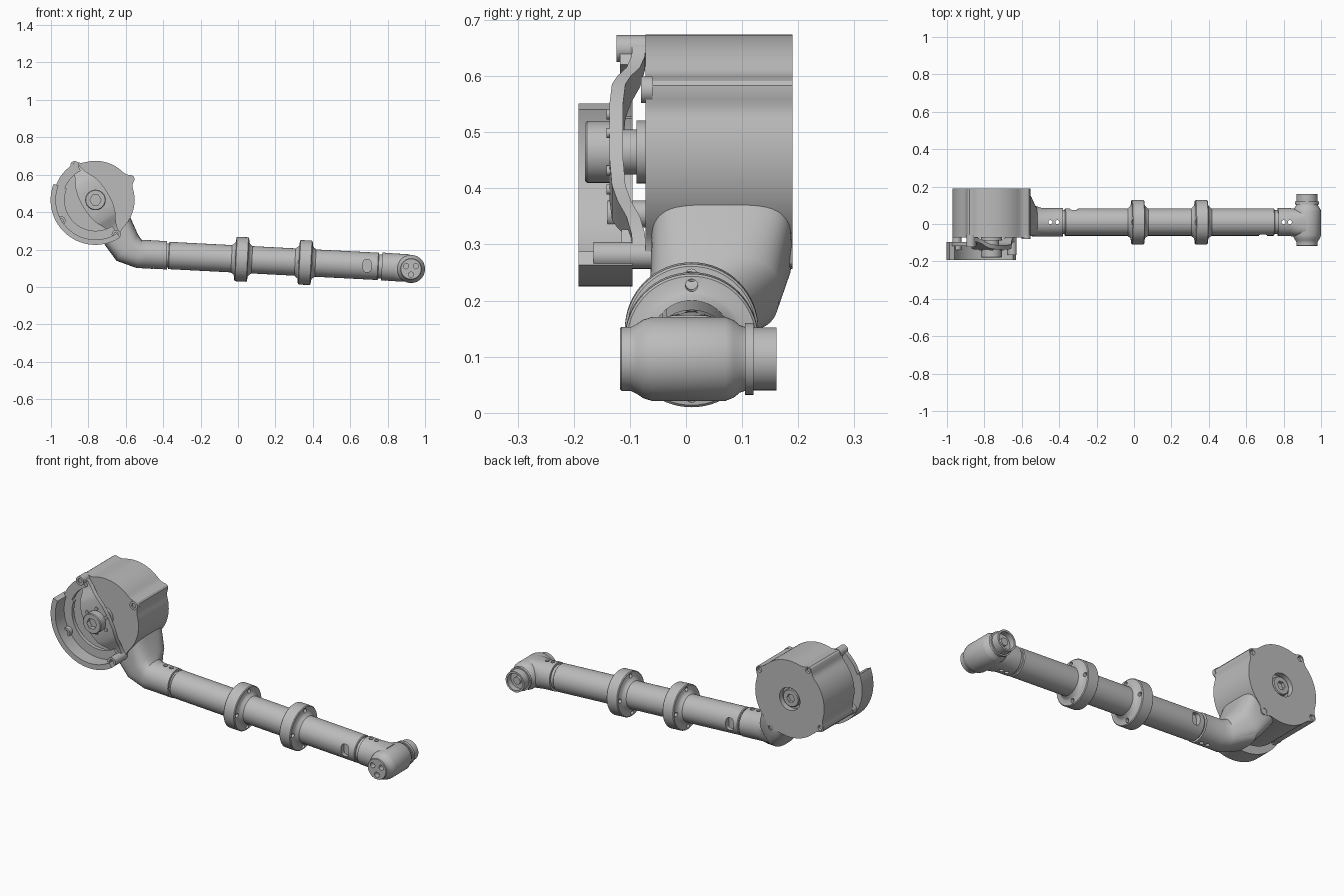
import bpy, bmesh, math
from mathutils import Matrix, Vector

cube = bpy.data.objects.get("Cube")
if cube:
    bpy.data.objects.remove(cube, do_unlink=True)

metal = bpy.data.materials.new("satin grey metal")
metal.use_nodes = True
GREY = (0.5, 0.5, 0.5, 1)
metal.diffuse_color = GREY
metal.node_tree.nodes["Principled BSDF"].inputs["Base Color"].default_value = GREY

TILT = 0.052
CX, CZ = -0.762, 0.465                       # drum centre
LOBES = [math.radians(a) for a in (31, 121, 211, 301)]
ARM = Matrix.Translation((0, 0.01, 0.149)) @ Matrix.Rotation(math.pi / 2 + TILT, 4, 'Y')


def along_y(x, z):
    return Matrix.Translation((x, 0, z)) @ Matrix.Rotation(-math.pi / 2, 4, 'X')


DRUM = along_y(CX, CZ)


def rings_to_object(name, rings, closed=False, angle=32):
    """Skin a list of rings; cap the ends, or join last to first."""
    bm = bmesh.new()
    loops = [[bm.verts.new(p) for p in ring] for ring in rings]
    n = len(loops[0])
    pairs = list(zip(loops, loops[1:]))
    if closed:
        pairs.append((loops[-1], loops[0]))
    else:
        bm.faces.new(loops[0])
        bm.faces.new(loops[-1])
    for a, b in pairs:
        for i in range(n):
            j = (i + 1) % n
            bm.faces.new((a[i], a[j], b[j], b[i]))
    bmesh.ops.recalc_face_normals(bm, faces=bm.faces)
    mesh = bpy.data.meshes.new(name)
    bm.to_mesh(mesh)
    bm.free()
    obj = bpy.data.objects.new(name, mesh)
    bpy.context.collection.objects.link(obj)
    mesh.materials.append(metal)
    smooth(obj, angle)
    return obj


def activate(obj):
    bpy.ops.object.select_all(action='DESELECT')
    obj.select_set(True)
    bpy.context.view_layer.objects.active = obj


def smooth(obj, angle=32):
    activate(obj)
    bpy.ops.object.shade_smooth_by_angle(angle=math.radians(angle))


def lathe(name, profile, matrix, n=48):
    """Turn (axial, radius) points round the local z of matrix."""
    rings = []
    for h, r in profile:
        rings.append([matrix @ Vector((r * math.cos(t), r * math.sin(t), h))
                      for t in (2 * math.pi * i / n for i in range(n))])
    return rings_to_object(name, rings)


def rod(name, h0, h1, r, matrix, n=32):
    return lathe(name, [(h0, r), (h1, r)], matrix, n)


def cut(obj, cutters):
    for c in cutters:
        mod = obj.modifiers.new("cut", 'BOOLEAN')
        mod.operation, mod.solver, mod.object = 'DIFFERENCE', 'EXACT', c
        activate(obj)
        bpy.ops.object.modifier_apply(modifier=mod.name)
        bpy.data.objects.remove(c, do_unlink=True)
    smooth(obj)


def loft(name, stations, n=48):
    """Stations: lower (x, z), upper (x, z), y range, squareness exponent."""
    rings = []
    for (x0, z0), (x1, z1), y0, y1, e in stations:
        ring = []
        for i in range(n):
            t = 2 * math.pi * i / n
            c, s = math.cos(t), math.sin(t)
            u = math.copysign(abs(c) ** (2 / e), c)
            v = math.copysign(abs(s) ** (2 / e), s)
            ring.append(((x0 + x1) / 2 + u * (x1 - x0) / 2,
                         (y0 + y1) / 2 + v * (y1 - y0) / 2,
                         (z0 + z1) / 2 + u * (z1 - z0) / 2))
        rings.append(ring)
    return rings_to_object(name, rings)


def arc_wall(name, a0, a1, r0, r1, y0, y1, n=40):
    rings = []
    for i in range(n + 1):
        t = math.radians(a0 + (a1 - a0) * i / n)
        rings.append([(CX + r * math.cos(t), y, CZ + r * math.sin(t))
                      for r, y in ((r0, y0), (r1, y0), (r1, y1), (r0, y1))])
    return rings_to_object(name, rings)


def polar(angle, r):
    return CX + r * math.cos(angle), CZ + r * math.sin(angle)


# Main tube with a slot at each end
tube = lathe("arm_tube", [(-0.372, 0.069), (-0.368, 0.073), (0.748, 0.073), (0.752, 0.069)], ARM)
slots = []
for x, side in ((0.69, -1), (-0.32, 1)):
    y0, y1 = sorted((0.01 + side * 0.045, 0.01 + side * 0.1))
    z = 0.149 - TILT * x
    slots.append(loft("slot_cutter", [((x - 0.022, z), (x + 0.022, z), 0, 0, 4)] * 2))
    me = slots[-1].data
    # Rounded slot: rewrite the two rings as front and back outlines
    for i, v in enumerate(me.vertices):
        t = 2 * math.pi * (i % 48) / 48
        c, s = math.cos(t), math.sin(t)
        v.co = (x + 0.022 * math.copysign(abs(c) ** 0.6, c), y0 if i < 48 else y1,
                z + 0.033 * math.copysign(abs(s) ** 0.6, s))
    bm = bmesh.new()
    bm.from_mesh(me)
    bmesh.ops.recalc_face_normals(bm, faces=bm.faces)
    bm.to_mesh(me)
    bm.free()
cut(tube, slots)
for name, h in (("elbow_gap_ring", -0.385), ("wrist_gap_ring", 0.745)):
    rod(name, h, h + 0.035, 0.064, ARM)

# Two bolted flanges
for k, h in enumerate((0.02, 0.36)):
    flange = lathe("flange_%d" % (k + 1),
                   [(h - 0.056, 0.072), (h - 0.05, 0.077), (h - 0.042, 0.083), (h - 0.036, 0.092),
                    (h - 0.034, 0.115), (h - 0.03, 0.119), (h + 0.03, 0.119), (h + 0.034, 0.115),
                    (h + 0.036, 0.092), (h + 0.042, 0.083), (h + 0.05, 0.077), (h + 0.056, 0.072)], ARM, 64)
    holes = []
    for q in range(4):
        spot = Matrix.Rotation(q * math.pi / 2, 4, 'Z') @ Matrix.Translation((0.099, 0, 0))
        holes.append(rod("hole_cutter", h - 0.1, h + 0.1, 0.011, ARM @ spot, 20))
    cut(flange, holes)


def pin_holes(xs):
    return [rod("hole_cutter", -0.1, 0.5, 0.011, Matrix.Translation((x, 0.01, 0)), 20) for x in xs]


# Elbow sweeping from the tube up into the drum
elbow = loft("elbow_neck", [
    ((-0.38, 0.093), (-0.38, 0.245), -0.066, 0.086, 2),
    ((-0.50, 0.099), (-0.49, 0.251), -0.066, 0.086, 2),
    ((-0.545, 0.102), (-0.515, 0.252), -0.066, 0.098, 2.3),
    ((-0.65, 0.14), (-0.535, 0.28), -0.064, 0.165, 3),
    ((-0.705, 0.215), (-0.568, 0.355), -0.062, 0.188, 4),
    ((-0.75, 0.28), (-0.60, 0.42), -0.06, 0.188, 5)])
cut(elbow, pin_holes((-0.447, -0.41)))

# Wrist joint
wrist = loft("wrist_collar", [
    ((0.765, 0.034), (0.773, 0.184), -0.065, 0.085, 2),
    ((0.83, 0.031), (0.835, 0.18), -0.065, 0.085, 2),
    ((0.87, 0.028), (0.87, 0.177), -0.068, 0.08, 2.6),
    ((0.92, 0.028), (0.92, 0.174), -0.06, 0.07, 4)])
cut(wrist, pin_holes((0.80, 0.833)))
WRIST = along_y(0.925, 0.096)
head = lathe("wrist_head", [
    (-0.118, 0.054), (-0.115, 0.057), (-0.098, 0.057), (-0.088, 0.062), (-0.076, 0.070),
    (-0.06, 0.075), (0.07, 0.075), (0.085, 0.069), (0.096, 0.060), (0.105, 0.057),
    (0.105, 0.064), (0.12, 0.064), (0.12, 0.056), (0.161, 0.056), (0.161, 0.046),
    (0.13, 0.046), (0.13, 0.02), (0.145, 0.02)], WRIST)
cut(head, [rod("hole_cutter", -0.15, -0.09, 0.014,
               WRIST @ Matrix.Rotation(q * 2.094 + 1.57, 4, 'Z') @ Matrix.Translation((0.03, 0, 0)), 20)
           for q in range(3)])

# Drum housing with four bolt lobes
outline = []
for i in range(144):
    t = 2 * math.pi * i / 144
    bump = sum(math.exp(-(math.remainder(t - a, 2 * math.pi) / 0.12) ** 2) for a in LOBES)
    outline.append((0.209 + 0.028 * bump, t))
drum = rings_to_object("drum_housing", [
    [(CX + r * math.cos(t), y, CZ + r * math.sin(t)) for r, t in outline] for y in (-0.072, 0.19)])
cut(drum, [rod("bore_cutter", 0.16, 0.25, 0.062, DRUM)] +
    [rod("hole_cutter", 0.175, 0.25, 0.014, along_y(*polar(a, 0.215)), 20) for a in LOBES])
back_boss = lathe("back_boss", [(0.15, 0.048), (0.178, 0.048), (0.182, 0.044)], DRUM)
cut(back_boss, [rod("socket_cutter", 0.165, 0.25, 0.024, DRUM, 6)])

# Front guard shell, open toward the upper right
arc_wall("guard_wall", 159, 303, 0.212, 0.24, -0.192, -0.095)
arc_wall("guard_floor", 159, 303, 0.165, 0.22, -0.115, -0.095)
arc_wall("guard_upper_rim", 117, 160, 0.175, 0.225, -0.118, -0.095)
for i, (a, front) in enumerate(zip(LOBES, (-0.08, -0.124, -0.14, -0.165))):
    post = rod("bolt_post_%d" % (i + 1), front, -0.06, 0.024, along_y(*polar(a, 0.215)))
    cut(post, [rod("hole_cutter", front - 0.02, front + 0.02, 0.012, along_y(*polar(a, 0.215)), 20)])

# Arched bridge carrying the hub
stations = [(0.22, 0.02, -0.095), (0.185, 0.024, -0.097), (0.155, 0.034, -0.106), (0.13, 0.047, -0.122),
            (0.105, 0.06, -0.132), (0.06, 0.072, -0.136)]
stations = [(-t, w, y) for t, w, y in stations] + [(0, 0.076, -0.136)] + stations[::-1]
ux, uz = math.cos(LOBES[1]), math.sin(LOBES[1])
rings_to_object("hub_bridge", [
    [(CX + t * ux + w * s * uz, y + d, CZ + t * uz - w * s * ux)
     for s, d in ((-1, 0), (1, 0), (1, 0.024), (-1, 0.024))] for t, w, y in stations])
hub = lathe("hub", [(-0.12, 0.055), (-0.176, 0.055), (-0.18, 0.051)], DRUM)
cut(hub, [rod("socket_cutter", -0.25, -0.155, 0.03, DRUM, 6)])
lathe("hub_shaft", [(-0.12, 0.04), (-0.088, 0.04), (-0.088, 0.056), (-0.065, 0.056)], DRUM)
for q in range(6):
    spot = along_y(*polar(math.radians(90 + 60 * q), 0.067))
    rod("hub_screw_%d" % (q + 1), -0.142, -0.115, 0.009, spot, 16)
